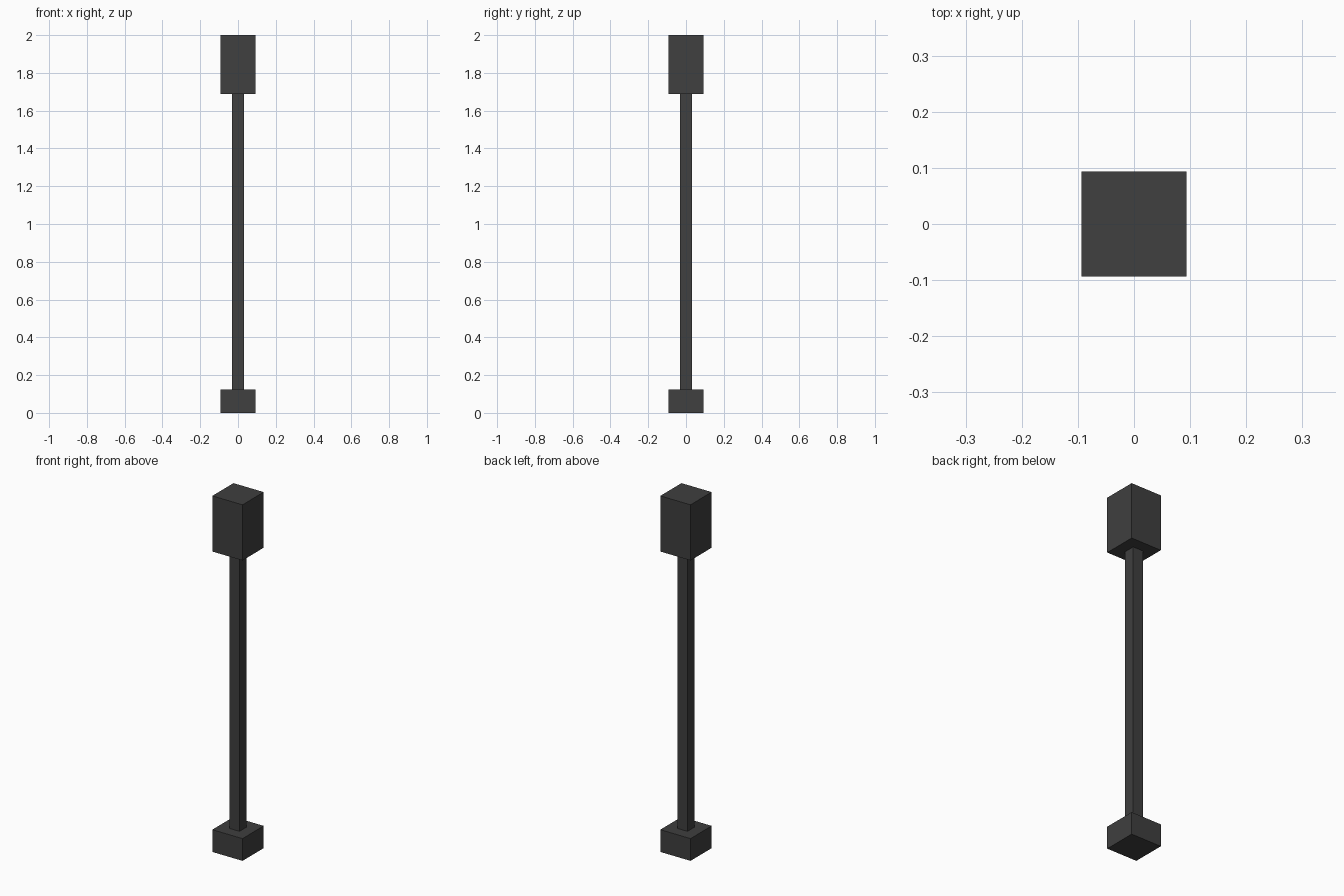
import bpy

if "Cube" in bpy.data.objects:
    bpy.data.objects.remove(bpy.data.objects["Cube"])

# One dark grey colour for the whole post
dark = bpy.data.materials.new("dark grey")
dark.diffuse_color = (0.05, 0.05, 0.05, 1)
dark.use_nodes = True
dark.node_tree.nodes["Principled BSDF"].inputs["Base Color"].default_value = dark.diffuse_color


def box(name, width, z0, z1):
    """Square block centred on the z axis, from z0 to z1."""
    bpy.ops.mesh.primitive_cube_add(size=1, location=(0, 0, (z0 + z1) / 2))
    ob = bpy.context.object
    ob.name = name
    ob.scale = (width, width, z1 - z0)
    bpy.ops.object.transform_apply(location=False, rotation=False, scale=True)
    ob.data.materials.append(dark)
    return ob


# Foot block, thin shaft and taller head block
box("base", 0.1875, 0, 0.125)
box("shaft", 0.0625, 0.125, 1.6875)
box("head", 0.1875, 1.6875, 2)
